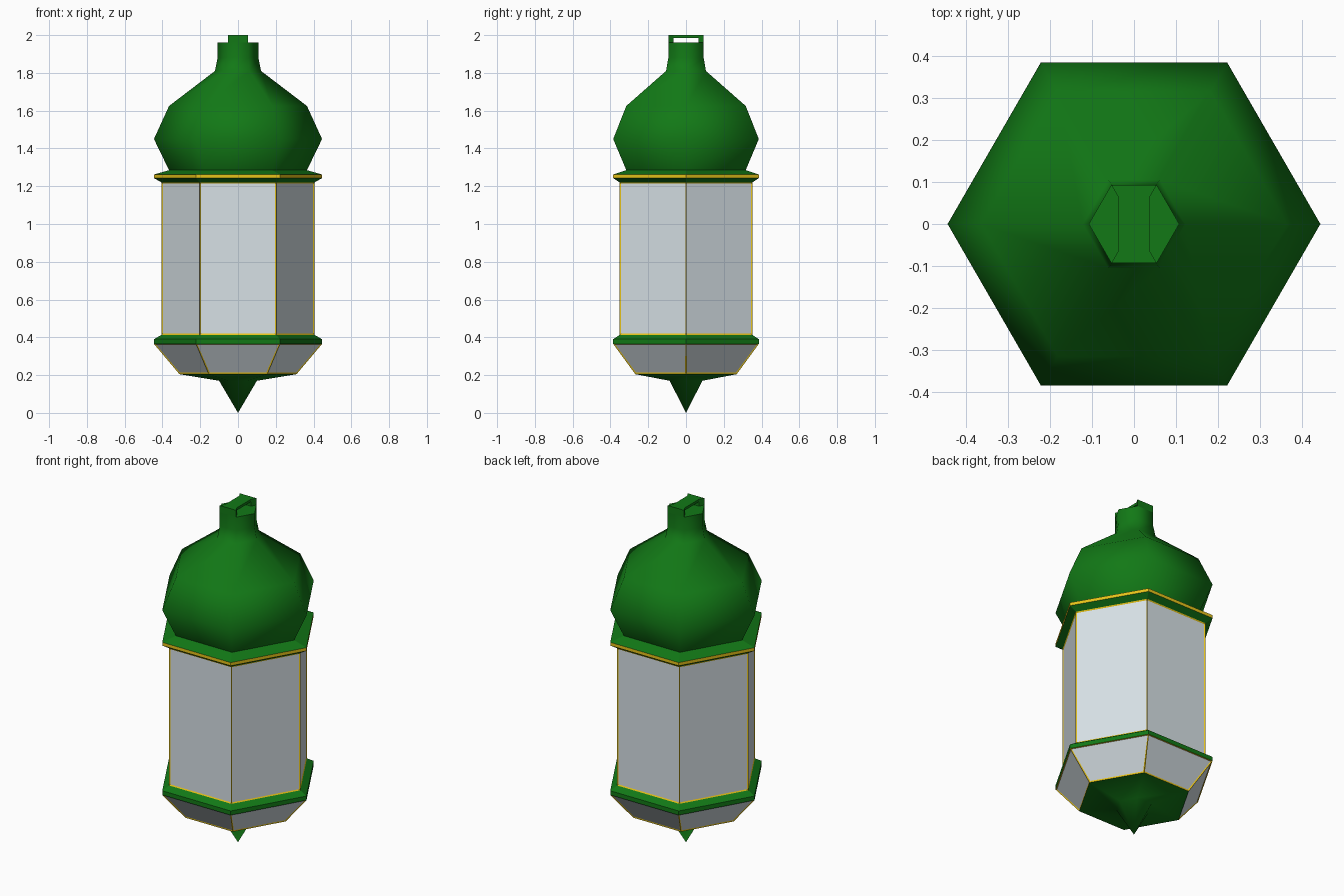
import bpy, bmesh
from math import sin, cos, pi

if "Cube" in bpy.data.objects:
    bpy.data.objects.remove(bpy.data.objects["Cube"])


def material(name, color):
    m = bpy.data.materials.new(name)
    m.diffuse_color = color
    m.use_nodes = True
    m.node_tree.nodes["Principled BSDF"].inputs["Base Color"].default_value = m.diffuse_color
    return m


GREEN = material("green_metal", (0.006, 0.19, 0.008, 1))
GOLD = material("gold_trim", (0.8, 0.55, 0.01, 1))
GLASS = material("pale_glass", (0.68, 0.75, 0.79, 1))


def finish(bm, name, mats, smooth=False):
    bmesh.ops.recalc_face_normals(bm, faces=bm.faces)
    me = bpy.data.meshes.new(name)
    bm.to_mesh(me)
    bm.free()
    for m in mats:
        me.materials.append(m)
    for p in me.polygons:
        p.use_smooth = smooth
    ob = bpy.data.objects.new(name, me)
    bpy.context.collection.objects.link(ob)
    return ob


def hex_loft(profile):
    """Hexagonal loft through (corner radius, z) points; returns bmesh and side faces per band."""
    bm = bmesh.new()
    rings = []
    for r, z in profile:
        if r == 0:
            rings.append([bm.verts.new((0, 0, z))] * 6)
        else:
            rings.append([bm.verts.new((r * cos(i * pi / 3), r * sin(i * pi / 3), z))
                          for i in range(6)])
    bands = []
    for a, b in zip(rings, rings[1:]):
        band = []
        for i in range(6):
            j = (i + 1) % 6
            vs = list(dict.fromkeys((a[i], a[j], b[j], b[i])))
            band.append(bm.faces.new(vs))
        bands.append(band)
    return bm, bands, rings


def metal(name, profile, smooth=False, gold_band=None, cap=False):
    bm, bands, rings = hex_loft(profile)
    if gold_band is not None:
        for f in bands[gold_band]:
            f.material_index = 1
    if cap:
        bm.faces.new(rings[-1])
    return finish(bm, name, [GREEN, GOLD], smooth)


def glazing(name, profile):
    """Six panes, each set slightly back in a thin gold frame."""
    bm, bands, _ = hex_loft(profile)
    bmesh.ops.recalc_face_normals(bm, faces=bm.faces)
    panes = bands[0]
    bmesh.ops.inset_individual(bm, faces=panes, thickness=0.009, depth=-0.004)
    for f in bm.faces:
        f.material_index = 0
    for f in panes:
        f.material_index = 1
    return finish(bm, name, [GOLD, GLASS])


# Pointed finial and underside
metal("bottom_finial", [(0, 0), (0.10, 0.17), (0.31, 0.205)], smooth=True)

# Sloping lower panes and tall body panes
glazing("lower_panes", [(0.31, 0.205), (0.445, 0.365)])
glazing("body_panes", [(0.405, 0.413), (0.405, 1.22)])

# Rims below and above the body
metal("lower_rim", [(0.445, 0.365), (0.445, 0.39), (0.405, 0.413)])
metal("upper_rim", [(0.405, 1.22), (0.445, 1.243), (0.445, 1.262), (0.365, 1.285)], gold_band=1)

# Faceted dome with neck
dome = metal("dome", [(0.365, 1.285), (0.445, 1.45), (0.365, 1.625), (0.122, 1.81),
                      (0.108, 1.88), (0.108, 1.96)], smooth=True, cap=True)
dome.data.polygons[len(dome.data.polygons) - 1].use_smooth = False

# Hanging loop: flat bridge bar on two flared legs
Y0, Y1 = 0.065, 0.0935


def prism(bm, outline, z0, z1):
    lo = [bm.verts.new((x, y, z0)) for x, y in outline]
    hi = [bm.verts.new((x, y, z1)) for x, y in outline]
    bm.faces.new(lo)
    bm.faces.new(hi)
    for i in range(len(lo)):
        j = (i + 1) % len(lo)
        bm.faces.new((lo[i], lo[j], hi[j], hi[i]))


bm = bmesh.new()
for s in (-1, 1):
    prism(bm, [(-0.054, s * Y1), (0.054, s * Y1), (0.038, s * Y0), (-0.038, s * Y0)], 1.96, 1.985)
prism(bm, [(-0.054, -Y1), (0.054, -Y1), (0.038, -Y0), (0.038, Y0),
           (0.054, Y1), (-0.054, Y1), (-0.038, Y0), (-0.038, -Y0)], 1.985, 2.0)
finish(bm, "hanging_loop", [GREEN])
